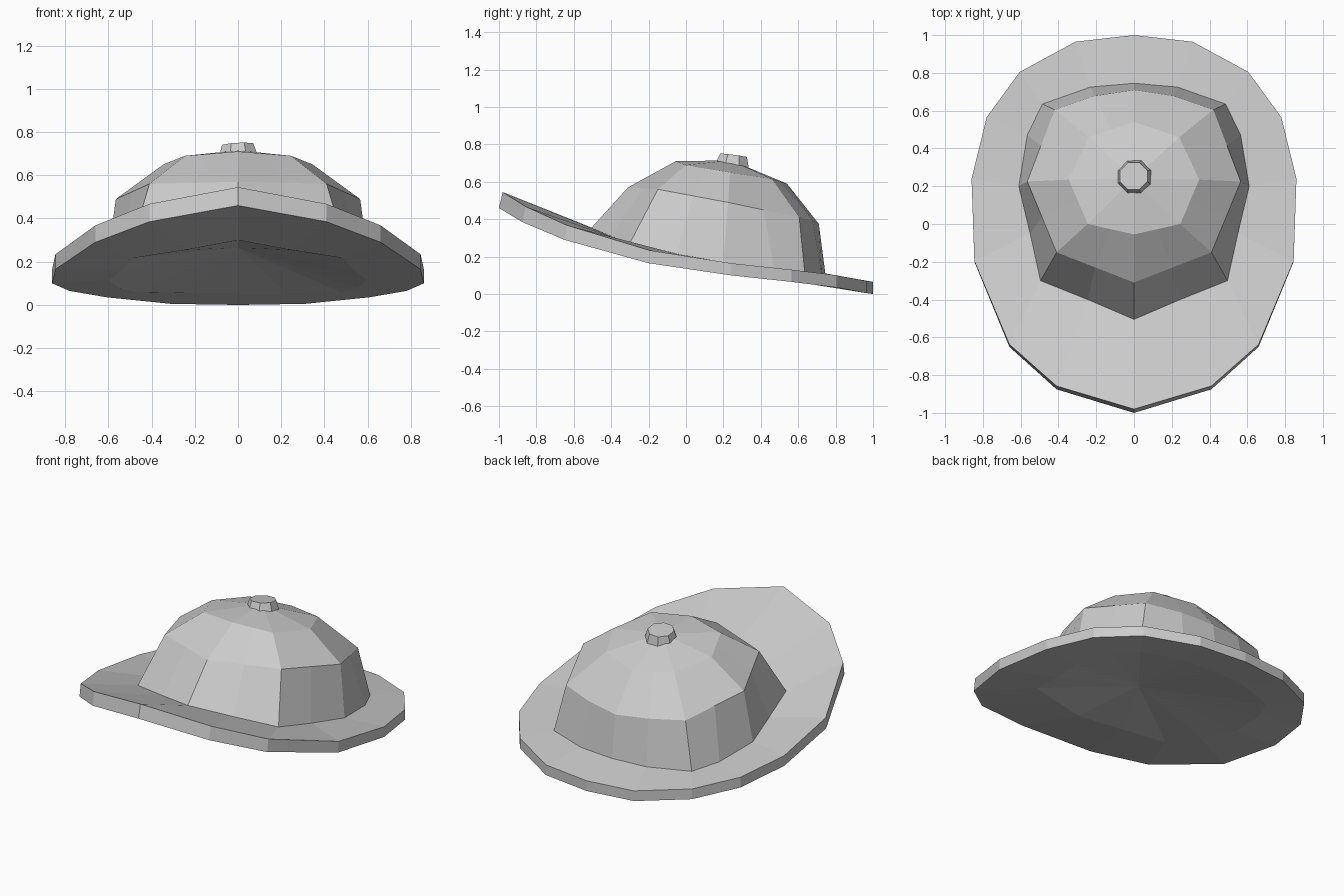
import bpy
import bmesh
from math import radians
from mathutils import Vector

old = bpy.data.objects.get("Cube")
if old:
    bpy.data.objects.remove(old, do_unlink=True)

# One felt colour for the whole hat
felt = bpy.data.materials.new("grey_felt")
felt.use_nodes = True
colour = (0.6, 0.6, 0.6, 1)
felt.diffuse_color = colour
felt.node_tree.nodes["Principled BSDF"].inputs["Base Color"].default_value = colour


def full_ring(half):
    """Mirror a front-to-back half outline into a closed ring."""
    half = [Vector(p) for p in half]
    mirrored = [Vector((-p.x, p.y, p.z)) for p in reversed(half[1:-1])]
    return half + mirrored


def subdivided(half):
    """Insert a midpoint on every segment of a half outline."""
    points = [Vector(p) for p in half]
    result = [points[0]]
    for a, b in zip(points, points[1:]):
        result += [(a + b) / 2, b]
    return result


def finish(name, bm):
    bmesh.ops.recalc_face_normals(bm, faces=bm.faces)
    mesh = bpy.data.meshes.new(name)
    bm.to_mesh(mesh)
    bm.free()
    mesh.materials.append(felt)
    obj = bpy.data.objects.new(name, mesh)
    bpy.context.collection.objects.link(obj)
    return obj


def loft(name, halves, start=None, end=None):
    """Skin a stack of rings, with an optional fan tip at either end."""
    bm = bmesh.new()
    rings = [[bm.verts.new(p) for p in full_ring(h)] for h in halves]
    count = len(rings[0])
    for low, high in zip(rings, rings[1:]):
        for i in range(count):
            j = (i + 1) % count
            bm.faces.new((low[i], low[j], high[j], high[i]))
    for tip, ring in ((start, rings[0]), (end, rings[-1])):
        if tip:
            centre = bm.verts.new(tip)
            for i in range(count):
                bm.faces.new((ring[i], ring[(i + 1) % count], centre))
    return finish(name, bm)


# Half outlines, running from the front to the back
brim_under = [(0, -1, .46), (.41, -.875, .385), (.66, -.65, .29),
              (.845, -.2, .165), (.86, .24, .1), (.78, .565, .065),
              (.605, .805, .035), (.31, .965, .005), (0, 1, 0)]
brim_top = [(x, y + .02 * max(0, -y), z + .065 + .02 * max(0, -y))
            for x, y, z in brim_under]
crown_base = [(0, -.505, .355), (.245, -.4, .31), (.495, -.3, .272),
              (.55, -.05, .215), (.61, .2, .17), (.565, .47, .135),
              (.485, .635, .115), (.23, .725, .11), (0, .745, .11)]
opening = [(x * .98, y * .98, z - .055) for x, y, z in crown_base]
shoulder = subdivided([(0, -.31, .57), (.41, -.15, .56), (.565, .225, .49),
                       (.42, .605, .41), (0, .71, .375)])
shoulder[-2].y += .02
upper = subdivided([(0, -.055, .71), (.245, 0, .69), (.345, .235, .65),
                    (.24, .46, .615), (0, .54, .59)])

# Brim: hollow underside, rim and upper surface
loft("brim", [opening, brim_under, brim_top, crown_base], start=(0, .04, .265))

# Crown: faceted dome rising from the brim
loft("crown", [crown_base, shoulder, upper], end=(0, .24, .715))

# Button: tapered octagonal cap, tilted with the crown
bm = bmesh.new()
bmesh.ops.create_cone(bm, cap_ends=True, segments=8, radius1=.098,
                      radius2=.078, depth=.06)
button = finish("top_button", bm)
button.location = (0, .25, .711)
button.rotation_euler = (radians(-8), 0, radians(22.5))
button.rotation_mode = 'XYZ'
